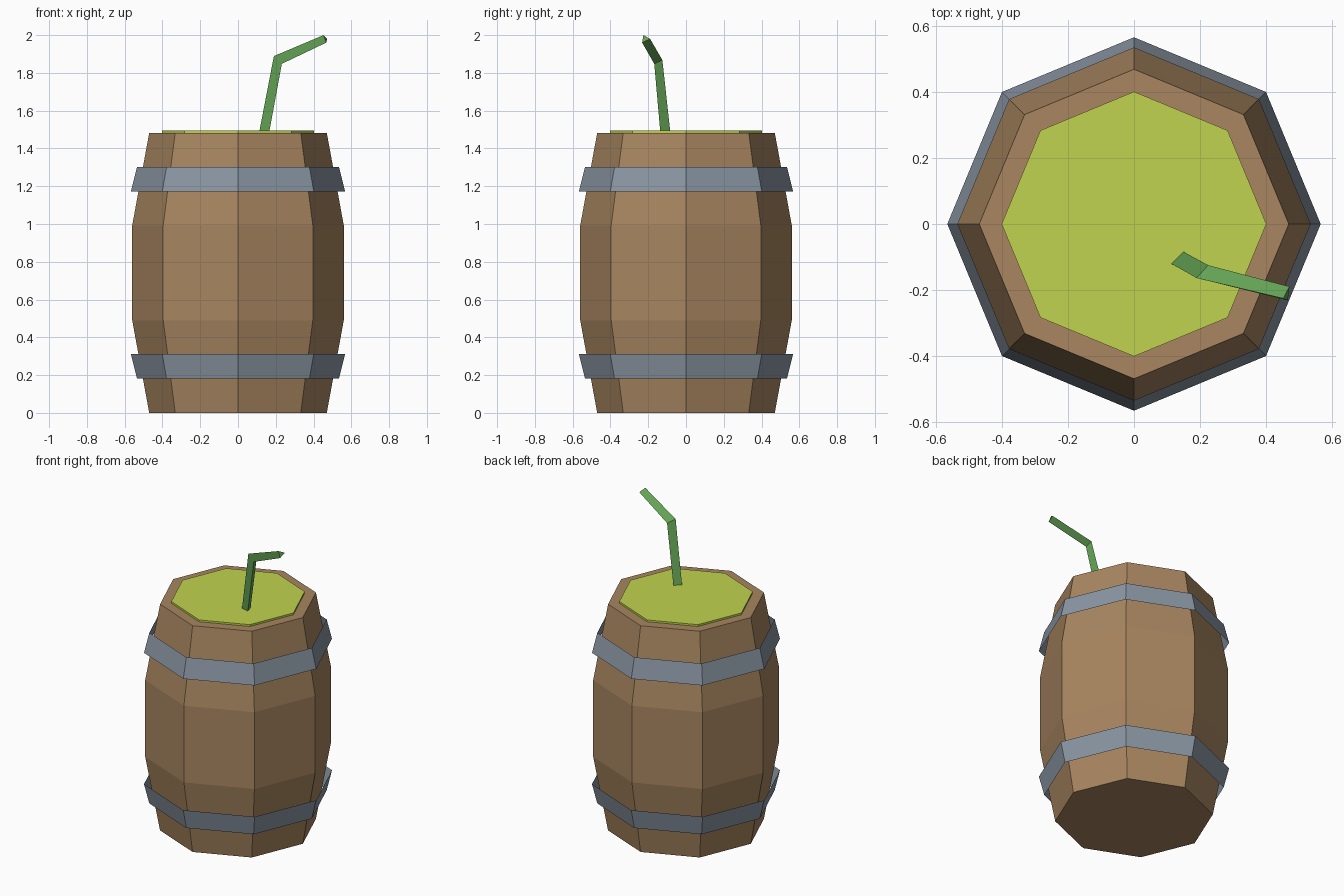
import bpy
import math

cube = bpy.data.objects.get("Cube")
if cube:
    bpy.data.objects.remove(cube, do_unlink=True)

SIDES = 8
TOP = 1.483


def srgb(r, g, b):
    def lin(c):
        c /= 255
        return c / 12.92 if c < 0.04045 else ((c + 0.055) / 1.055) ** 2.4
    return (lin(r), lin(g), lin(b), 1)


def make_material(name, colour):
    mat = bpy.data.materials.new(name)
    mat.use_nodes = True
    mat.diffuse_color = colour
    bsdf = next(n for n in mat.node_tree.nodes if n.type == "BSDF_PRINCIPLED")
    bsdf.inputs["Base Color"].default_value = colour
    return mat


def octagon(radius, z):
    steps = [2 * math.pi * i / SIDES for i in range(SIDES)]
    return [(radius * math.cos(a), radius * math.sin(a), z) for a in steps]


def loft(name, rings, mat, capped=True):
    """Skin a stack of equal rings, listed from the bottom up."""
    n = len(rings[0])
    verts = [v for ring in rings for v in ring]
    faces = []
    for k in range(len(rings) - 1):
        for i in range(n):
            j = (i + 1) % n
            faces.append((k * n + i, k * n + j, k * n + n + j, k * n + n + i))
    if capped:
        faces.append(tuple(reversed(range(n))))
        faces.append(tuple(range(len(verts) - n, len(verts))))
    mesh = bpy.data.meshes.new(name)
    mesh.from_pydata(verts, [], faces)
    mesh.materials.append(mat)
    obj = bpy.data.objects.new(name, mesh)
    bpy.context.collection.objects.link(obj)
    return obj


wood = make_material("wood_brown", srgb(168, 134, 96))
metal = make_material("hoop_grey_blue", srgb(138, 150, 163))
lime = make_material("drink_lime", srgb(193, 211, 78))
green = make_material("straw_green", srgb(99, 161, 84))

# Barrel body
profile = [(0.47, 0), (0.56, 0.49), (0.56, TOP - 0.49), (0.47, TOP)]
loft("barrel", [octagon(r, z) for r, z in profile], wood)

# Open sheet hoops, mirrored about the middle of the barrel
hoop = [(0.535, 0.182), (0.567, 0.311)]
loft("lower_hoop", [octagon(r, z) for r, z in hoop], metal, capped=False)
loft("upper_hoop", [octagon(r, TOP - z) for r, z in reversed(hoop)], metal, capped=False)

# Drink surface
loft("drink", [octagon(0.402, z) for z in (TOP, TOP + 0.012)], lime)

# Bent three-sided straw
straw_rings = [
    [(0.112, -0.12, 1.485), (0.165, -0.136, 1.485), (0.148, -0.083, 1.485)],
    [(0.19, -0.164, 1.889), (0.232, -0.168, 1.848), (0.225, -0.125, 1.868)],
    [(0.453, -0.226, 2.0), (0.467, -0.232, 1.96), (0.472, -0.19, 1.98)],
]
loft("straw", straw_rings, green)
